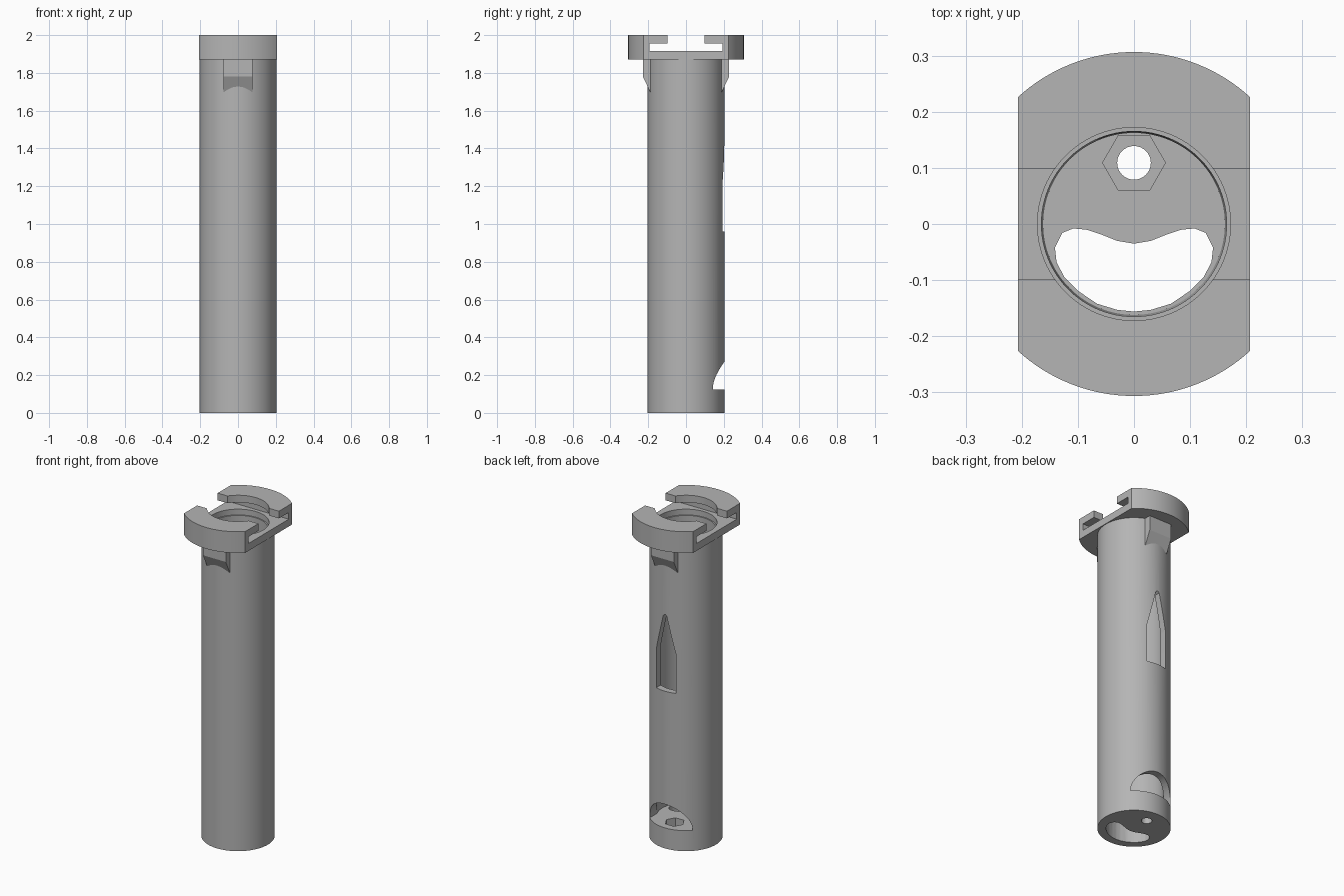
import bpy, bmesh, math
from mathutils import Matrix, Vector

cube = bpy.data.objects.get("Cube")
if cube:
    bpy.data.objects.remove(cube, do_unlink=True)

R_TUBE, R_BORE, R_RIM = 0.203, 0.162, 0.172
FLOOR, COLLAR = 0.125, 1.87

grey = bpy.data.materials.new("mid_grey")
grey.use_nodes = True
grey.diffuse_color = (0.46, 0.46, 0.46, 1)
grey.node_tree.nodes["Principled BSDF"].inputs["Base Color"].default_value = grey.diffuse_color


def make_object(name, bm):
    bmesh.ops.recalc_face_normals(bm, faces=bm.faces)
    mesh = bpy.data.meshes.new(name)
    bm.to_mesh(mesh)
    bm.free()
    mesh.materials.append(grey)
    ob = bpy.data.objects.new(name, mesh)
    bpy.context.collection.objects.link(ob)
    return ob


def prism(name, outline, start, end, axis="Z"):
    """Extrude a 2D outline along Z (x, y), Y (x, z) or X (y, z)."""
    place = {"Z": lambda a, b: (a, b, start),
             "Y": lambda a, b: (a, start, b),
             "X": lambda a, b: (start, a, b)}[axis]
    bm = bmesh.new()
    face = bm.faces.new([bm.verts.new(place(a, b)) for a, b in outline])
    moved = bmesh.ops.extrude_face_region(bm, geom=[face])["geom"]
    step = Vector([end - start if axis == k else 0 for k in "XYZ"])
    bmesh.ops.translate(bm, vec=step, verts=[v for v in moved if isinstance(v, bmesh.types.BMVert)])
    return make_object(name, bm)


def lathe(name, profile, steps=96):
    bm = bmesh.new()
    verts = [bm.verts.new((r, 0, z)) for r, z in profile]
    edges = [bm.edges.new(pair) for pair in zip(verts, verts[1:])]
    bmesh.ops.spin(bm, geom=verts + edges, cent=(0, 0, 0), axis=(0, 0, 1),
                   angle=math.tau, steps=steps)
    bmesh.ops.remove_doubles(bm, verts=bm.verts, dist=1e-5)
    return make_object(name, bm)


def arc(radius, first, last, count, cx=0, cy=0):
    angles = [first + (last - first) * i / count for i in range(count + 1)]
    return [(cx + radius * math.cos(t), cy + radius * math.sin(t)) for t in angles]


def circle(radius, count, cx=0, cy=0):
    return arc(radius, 0, math.tau, count, cx, cy)[:-1]


def rect(half, low, high):
    return [(-half, low), (half, low), (half, high), (-half, high)]


def carve(ob, cutters):
    for cutter in cutters:
        cutter.hide_render = True
        mod = ob.modifiers.new("cut", "BOOLEAN")
        mod.operation, mod.solver, mod.object = "DIFFERENCE", "EXACT", cutter
        bpy.context.view_layer.update()
        baked = bpy.data.meshes.new_from_object(
            ob.evaluated_get(bpy.context.evaluated_depsgraph_get()))
        ob.modifiers.clear()
        ob.data = baked
        bpy.data.objects.remove(cutter, do_unlink=True)


# Tube with a closed floor
tube = lathe("tube", [(0, 0), (R_TUBE, 0), (R_TUBE, COLLAR + 0.01), (R_BORE + 0.003, COLLAR + 0.01),
                      (R_BORE, FLOOR), (0, FLOOR)])

# Bean-shaped floor opening, mirrored from its right half
half_bean = [(0, -.035), (.03, -.03), (.06, -.018), (.085, -.01), (.108, -.008), (.128, -.016),
             (.141, -.042), (.138, -.068), (.124, -.095), (.1, -.119), (.066, -.142), (.03, -.153),
             (0, -.156)]
bean = half_bean + [(-x, y) for x, y in half_bean[-2:0:-1]]

# Floor openings, arched lower window and pointed upper window
carve(tube, [
    prism("bean_cutter", bean, -0.1, 0.2),
    prism("nut_cutter", circle(0.056, 6, 0, 0.109), 0.07, 0.2),
    prism("screw_cutter", circle(0.03, 32, 0, 0.109), -0.1, 0.2),
    prism("arch_cutter", arc(0.145, 0, math.pi, 32, 0, FLOOR), 0.06, 0.4, "Y"),
    prism("point_cutter", [(-.066, .96), (.066, .96), (.066, 1.2), (0.012, 1.42), (0, 1.43),
                           (-.012, 1.42), (-.066, 1.2)], 0.06, 0.4, "Y"),
])

# Collar: a disc with two flats, bored and slotted across
corner = math.acos(0.207 / 0.3065)
outline = (arc(0.3065, corner, math.pi - corner, 32)
           + arc(0.3065, math.pi + corner, math.tau - corner, 32))
collar = prism("collar", outline, COLLAR, 2.0)
carve(collar, [
    prism("rim_cutter", circle(R_RIM, 96), 1.8, 2.1),
    prism("slot_cutter", rect(0.194, 1.915, 1.956), -0.4, 0.4, "X"),
    prism("mouth_cutter", rect(0.099, 1.94, 2.1), -0.4, 0.4, "X"),
])

# Wedge lugs under the collar, front and back
parts = [tube, collar]
for name, side in (("front_lug", -1), ("back_lug", 1)):
    wedge = [(0.18, COLLAR + 0.01), (0.228, COLLAR + 0.01), (0.228, 1.78), (0.19, 1.70), (0.18, 1.70)]
    parts.append(prism(name, [(side * y, z) for y, z in wedge], -0.077, 0.077, "X"))

# Smooth the round walls and keep the edges sharp
for ob in bpy.context.view_layer.objects:
    ob.select_set(ob in parts)
bpy.context.view_layer.objects.active = tube
bpy.ops.object.shade_smooth_by_angle(angle=math.radians(25))
